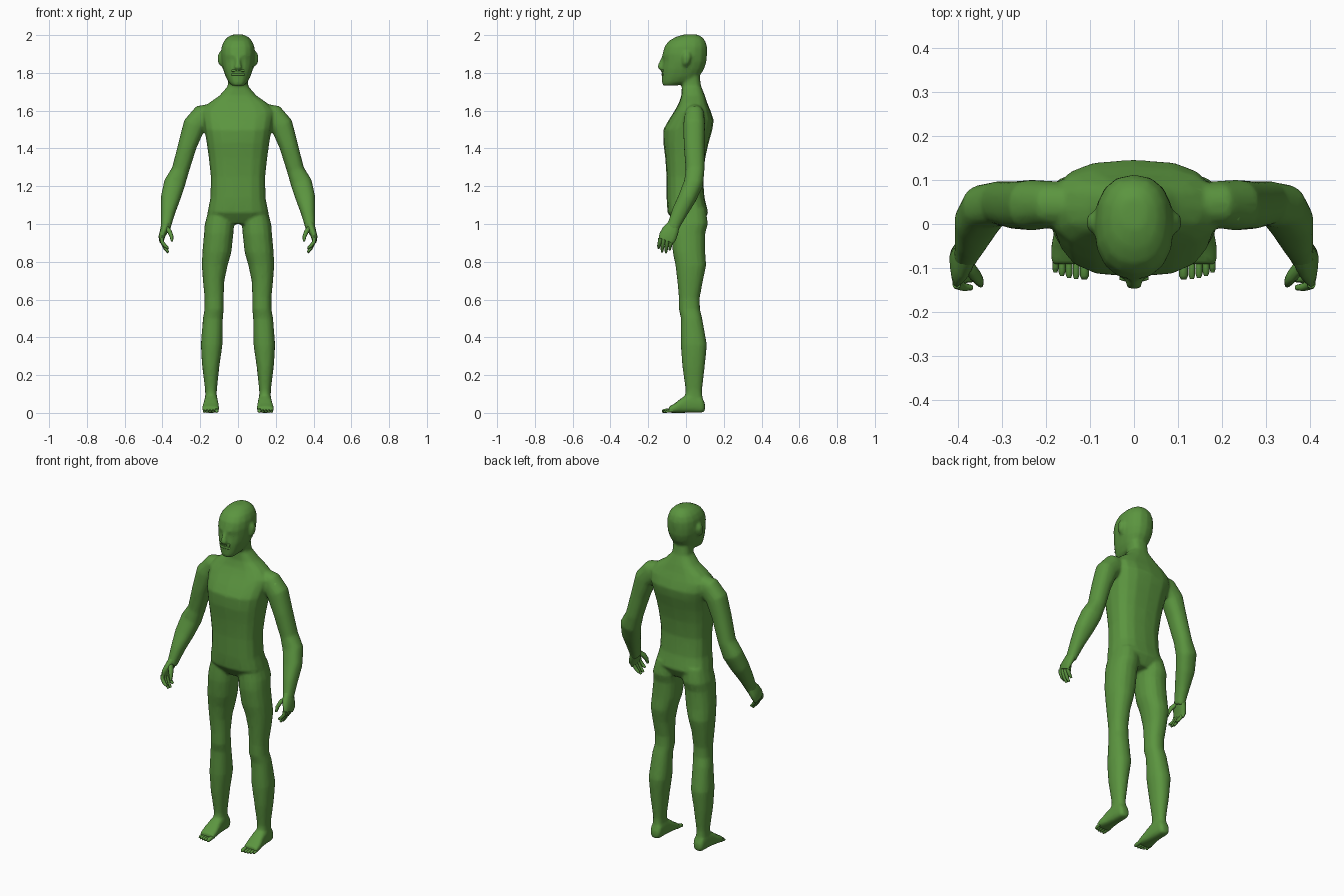
import bpy, bmesh, math
from mathutils import Vector

skin = bpy.data.materials.new("green skin")
skin.diffuse_color = (0.105, 0.30, 0.05, 1)
X, Y, Z = Vector((1, 0, 0)), Vector((0, 1, 0)), Vector((0, 0, 1))


def loft(bm, rings, t=None, ref=Y, p=2.3, n=16):
    """Skin closed rings (centre, half width, half depth); t fixes the ring normal."""
    pts = [Vector(r[0]) for r in rings]
    loops = []
    for i, (c, a, b) in enumerate(rings):
        d = t or (pts[min(i + 1, len(pts) - 1)] - pts[max(i - 1, 0)]).normalized()
        v = (ref - d * ref.dot(d)).normalized()
        u = v.cross(d)
        loop = []
        for k in range(n):
            co, si = math.cos(math.tau * k / n), math.sin(math.tau * k / n)
            e = 2 / p
            loop.append(bm.verts.new(pts[i] + u * a * math.copysign(abs(co) ** e, co)
                                     + v * b * math.copysign(abs(si) ** e, si)))
        loops.append(loop)
    for r, s in zip(loops, loops[1:]):
        for k in range(n):
            bm.faces.new((r[k], r[(k + 1) % n], s[(k + 1) % n], s[k]))
    bm.faces.new(loops[0])
    bm.faces.new(loops[-1])


def stack(bm, rows, s=1, p=2.3):
    """Horizontal sections: z, x inner, x outer, y front, y back."""
    loft(bm, [((s * (a + b) / 2, (f + k) / 2, z), (b - a) / 2, (k - f) / 2)
              for z, a, b, f, k in rows], t=Z, p=p)


def tube(bm, rows, s=1, **kw):
    """Path sections: x, y, z, half width, half depth."""
    loft(bm, [((s * x, y, z), a, b) for x, y, z, a, b in rows], **kw)


def finish(name, bm, angle=40):
    bmesh.ops.recalc_face_normals(bm, faces=bm.faces)
    me = bpy.data.meshes.new(name)
    bm.to_mesh(me)
    bm.free()
    me.materials.append(skin)
    ob = bpy.data.objects.new(name, me)
    bpy.context.collection.objects.link(ob)
    bpy.ops.object.select_all(action='DESELECT')
    ob.select_set(True)
    bpy.context.view_layer.objects.active = ob
    bpy.ops.object.shade_smooth_by_angle(angle=math.radians(angle))
    return ob


bm = bmesh.new()
# torso and neck
torso = [(1.00, .10, -.055, .085), (1.06, .162, -.098, .118), (1.14, .146, -.103, .098),
         (1.25, .144, -.103, .09), (1.35, .155, -.11, .102), (1.43, .166, -.12, .12),
         (1.50, .178, -.12, .14), (1.55, .187, -.092, .147), (1.60, .19, -.06, .13),
         (1.64, .155, -.038, .113), (1.68, .098, -.025, .1), (1.73, .054, -.022, .08),
         (1.80, .052, -.02, .07)]
stack(bm, [(z, -w, w, f, b) for z, w, f, b in torso], p=2.7)
# head
head = [(1.732, .032, -.122, -.05), (1.75, .05, -.128, .02), (1.78, .066, -.128, .07),
        (1.82, .08, -.128, .096), (1.86, .088, -.122, .109), (1.90, .091, -.124, .112),
        (1.94, .087, -.114, .112), (1.97, .074, -.09, .102), (1.99, .055, -.055, .085),
        (2.003, .028, -.012, .06)]
stack(bm, [(z, -w, w, f, b) for z, w, f, b in head], p=2.3)
for s in (1, -1):
    # legs
    stack(bm, [(1.08, .02, .155, -.07, .105), (1.0, .02, .176, -.078, .116),
               (.95, .024, .18, -.08, .102), (.85, .035, .189, -.07, .102),
               (.78, .055, .192, -.056, .107), (.70, .072, .186, -.046, .09),
               (.61, .076, .177, -.038, .073), (.55, .075, .177, -.038, .074),
               (.50, .08, .186, -.027, .086), (.36, .082, .197, -.028, .111),
               (.25, .098, .19, -.02, .1), (.12, .112, .174, -.002, .085),
               (.06, .112, .174, -.01, .09), (.02, .115, .17, -.01, .09)], s)
    # feet
    tube(bm, [(.142, .1, .03, .02, .02), (.142, .085, .042, .033, .042),
              (.142, .03, .052, .036, .052), (.143, -.02, .041, .04, .041),
              (.145, -.06, .025, .046, .025), (.145, -.092, .016, .044, .016)],
         s, t=-Y, ref=Z, p=2.8)
    # arms
    tube(bm, [(.13, .045, 1.59, .05, .045), (.185, .045, 1.57, .065, .053),
              (.232, .043, 1.522, .06, .058), (.268, .043, 1.415, .05, .055),
              (.305, .048, 1.285, .046, .05), (.336, .04, 1.215, .057, .052),
              (.358, .005, 1.135, .052, .048), (.371, -.035, 1.06, .038, .042),
              (.38, -.062, 1.0, .029, .035), (.385, -.075, .97, .026, .034)], s)
    # ears
    tube(bm, [(.084, -.004, 1.835, .008, .01), (.094, .0, 1.85, .011, .018),
              (.097, .004, 1.885, .012, .024), (.092, .004, 1.91, .009, .014)], s, t=Z, n=10)
    # brow ridges
    tube(bm, [(.008, -.12, 1.89, .008, .011), (.035, -.111, 1.893, .009, .012),
              (.062, -.088, 1.888, .008, .011)], s, ref=Z, n=8)
# nose
tube(bm, [(0, -.118, 1.885, .01, .012), (0, -.128, 1.855, .014, .016),
          (0, -.134, 1.828, .02, .019), (0, -.128, 1.815, .016, .012)], t=Z, n=10)
body = finish("body", bm, 60)
# fuse the overlapping forms into one soft skin
m = body.modifiers.new("fuse", 'REMESH')
m.mode, m.voxel_size, m.use_smooth_shade = 'VOXEL', .008, True
m = body.modifiers.new("soften", 'SMOOTH')
m.factor, m.iterations = .5, 5
m = body.modifiers.new("simplify", 'DECIMATE')
m.ratio = .3

# lips around an open mouth
bm = bmesh.new()
for z, dy in ((1.812, 0), (1.792, .002)):
    tube(bm, [(x, -.127 + dy + 5.5 * x * x, z, .006, .006)
              for x in (-.032, -.018, 0, .018, .032)], ref=Z, n=8)
finish("lips", bm, 60)

# eyes, mirrored
bm = bmesh.new()
bmesh.ops.create_uvsphere(bm, u_segments=12, v_segments=8, radius=.014)
bmesh.ops.translate(bm, verts=bm.verts, vec=(.038, -.098, 1.868))
finish("eyes", bm, 60).modifiers.new("mirror", 'MIRROR')

# hands: palm, four curled fingers and a thumb, mirrored
bm = bmesh.new()
tube(bm, [(.38, -.064, 1.0, .024, .032), (.392, -.082, .965, .021, .044),
          (.403, -.096, .935, .017, .047), (.405, -.105, .912, .012, .042)], n=12)
for ky, ty, tz in ((-.136, -.145, .873), (-.117, -.127, .852),
                   (-.097, -.106, .848), (-.077, -.086, .864)):
    tube(bm, [(.404, ky, .925, .010, .011), (.402, ky - .003, .905, .010, .0105),
              (.386, (ky + ty) / 2 - .003, (.895 + tz) / 2, .009, .0095),
              (.37, ty, tz, .006, .006)], n=8)
tube(bm, [(.382, -.09, .985, .012, .016), (.362, -.117, .96, .012, .015),
          (.352, -.13, .935, .010, .012), (.349, -.138, .908, .006, .007)], n=8)
finish("hands", bm, 60).modifiers.new("mirror", 'MIRROR')

# toes, mirrored
bm = bmesh.new()
for x, r, tip in ((.113, .0105, -.126), (.132, .0075, -.125), (.148, .0075, -.123),
                  (.164, .0075, -.118), (.179, .007, -.11)):
    tube(bm, [(x, -.07, r + .004, r, r), (x, -.1, r + .002, r, r),
              (x, tip + .008, r, r, r), (x, tip, r * .8, r * .6, r * .6)],
         t=-Y, ref=Z, n=8)
finish("toes", bm, 60).modifiers.new("mirror", 'MIRROR')
